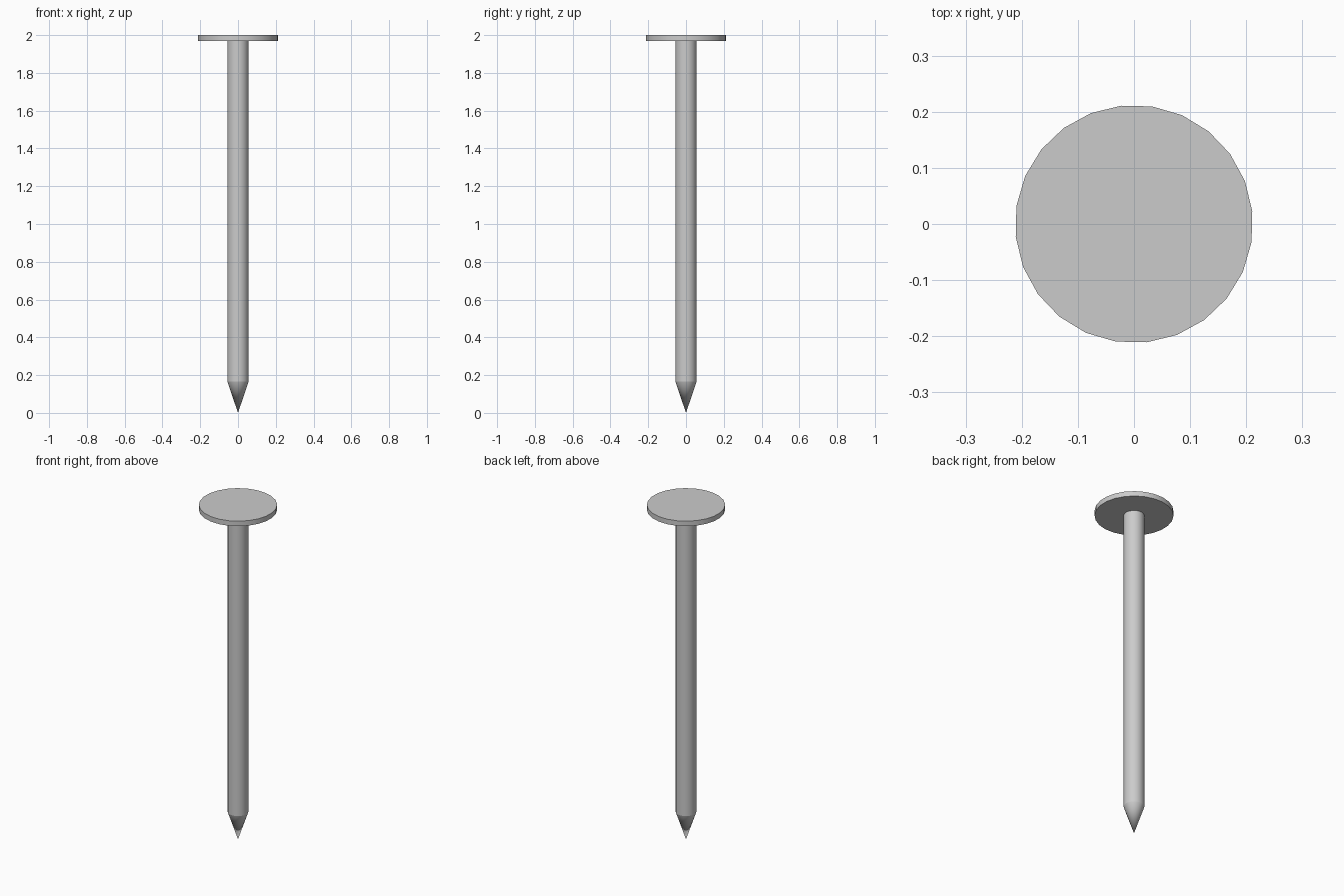
import bpy
from math import cos, sin, tau, radians

if "Cube" in bpy.data.objects:
    bpy.data.objects.remove(bpy.data.objects["Cube"])

SIDES = 24
TURN = radians(6.2)


def lathe(name, profile, cap_start=False, cap_end=False):
    """Revolve (radius, z) points, listed bottom to top; radius 0 makes a tip."""
    verts, faces, rings = [], [], []
    for r, z in profile:
        start = len(verts)
        count = SIDES if r > 0 else 1
        for i in range(count):
            a = TURN + tau * i / SIDES
            verts.append((r * cos(a), r * sin(a), z))
        rings.append([start + (i % count) for i in range(SIDES)])
    for low, high in zip(rings, rings[1:]):
        for i in range(SIDES):
            j = (i + 1) % SIDES
            face = [low[i], low[j], high[j], high[i]]
            faces.append(list(dict.fromkeys(face)))
    if cap_start:
        faces.append(rings[0][::-1])
    if cap_end:
        faces.append(rings[-1])
    mesh = bpy.data.meshes.new(name)
    mesh.from_pydata(verts, [], faces)
    obj = bpy.data.objects.new(name, mesh)
    bpy.context.collection.objects.link(obj)
    bpy.ops.object.select_all(action='DESELECT')
    obj.select_set(True)
    bpy.context.view_layer.objects.active = obj
    # angle below the shoulder bend, so it stays crisp
    bpy.ops.object.shade_smooth_by_angle(angle=radians(18))
    return obj


# Shaft with pointed tip
lathe("shaft", [(0, 0), (0.056, 0.165), (0.056, 1.97)], cap_end=True)

# Flat round head
lathe("head", [(0.212, 1.97), (0.212, 2.0)], cap_start=True, cap_end=True)
